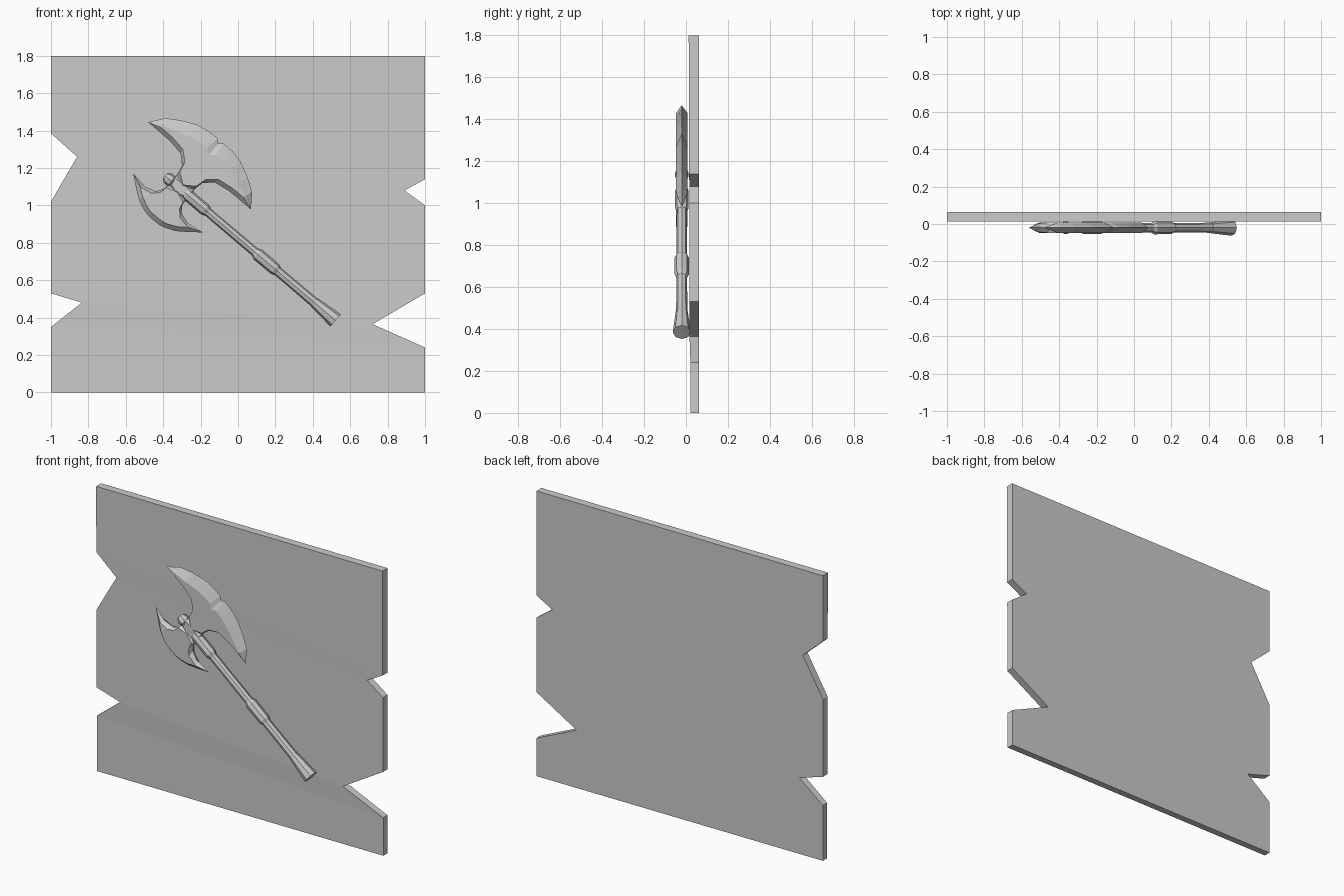
import bpy, bmesh, math
from mathutils import Vector

if "Cube" in bpy.data.objects:
    bpy.data.objects.remove(bpy.data.objects["Cube"])

AXIS = Vector((-0.763, 0, 0.647)).normalized()   # along handle, towards head
SIDE = Vector((-AXIS.z, 0, AXIS.x)) * -1         # towards the large blade
DEPTH = Vector((0, 1, 0))
POMMEL = Vector((0.522, -0.02, 0.385))
HEAD = POMMEL + AXIS * 1.09


def finish(name, bm):
    bmesh.ops.remove_doubles(bm, verts=bm.verts, dist=0.0005)
    bmesh.ops.dissolve_degenerate(bm, dist=0.0002, edges=bm.edges)
    bmesh.ops.recalc_face_normals(bm, faces=bm.faces)
    mesh = bpy.data.meshes.new(name)
    bm.to_mesh(mesh)
    bm.free()
    obj = bpy.data.objects.new(name, mesh)
    bpy.context.collection.objects.link(obj)
    return obj


def skin(name, loops, caps=True):
    bm = bmesh.new()
    rings = [[bm.verts.new(p) for p in loop] for loop in loops]
    n = len(rings[0])
    for a, b in zip(rings, rings[1:]):
        for i in range(n):
            j = (i + 1) % n
            bm.faces.new((a[i], a[j], b[j], b[i]))
    if caps:
        bm.faces.new(rings[0])
        bm.faces.new(rings[-1])
    return finish(name, bm)


def lathe(name, profile, sides=8):
    # profile: (distance along handle, radius)
    loops = []
    for d, r in profile:
        loops.append([POMMEL + AXIS * d
                      + SIDE * r * math.cos(k * math.tau / sides)
                      + DEPTH * r * math.sin(k * math.tau / sides)
                      for k in range(sides)])
    return skin(name, loops)


def blade(name, outer, inner, bevel_out, bevel_in, half):
    # half outlines from middle to tip, mirrored along the handle
    pairs = [(Vector(o), Vector(i)) for o, i in zip(outer, inner)]
    flip = [(Vector((-o.x, o.y)), Vector((-i.x, i.y))) for o, i in pairs]
    loops = []
    for o, i in flip[:0:-1] + pairs:
        length = (i - o).length
        f = min(bevel_out / length, 0.5) if length > 0 else 0
        g = min(bevel_in / length, 0.4) if length > 0 else 0
        h = half * min(1, length / 0.06)
        a, b = o.lerp(i, f), i.lerp(o, g)
        section = [(o, 0), (a, h), (b, h), (i, 0), (b, -h), (a, -h)]
        loops.append([HEAD + AXIS * p.x + SIDE * p.y + DEPTH * y
                      for p, y in section])
    return skin(name, loops, caps=False)


# Broken wall slab: paired left/right edge points, front slightly stepped
left = [(-1, 0), (-1, .35), (-.835, .48), (-1, .53), (-1, 1.02),
        (-.86, 1.26), (-1, 1.385), (-1, 1.8)]
right = [(1, 0), (1, .24), (.72, .365), (1, .53), (1, 1.0),
         (.89, 1.08), (1, 1.14), (1, 1.8)]
front = [.021, .021, .017, .017, .0165, .016, .015, .013]
skin("wall_slab", [[(l[0], y, l[1]), (r[0], y, r[1]),
                    (r[0], .063, r[1]), (l[0], .063, l[1])]
                   for l, r, y in zip(left, right, front)])

# Handle parts
lathe("pommel", [(0, .043), (.15, .029)])
lathe("handle_shaft", [(.14, .027), (.45, .025), (.92, .024)])
lathe("handle_grip_ring", [(.405, .026), (.425, .034), (.545, .035), (.565, .025)])
lathe("head_collar", [(.895, .025), (.915, .033), (1.04, .033), (1.06, .024)])
lathe("head_spike", [(1.04, .026), (1.10, .014), (1.16, .01)])
lathe("head_knob", [(1.135, .018), (1.15, .033), (1.175, .033), (1.195, .02)])

# Axe blades
blade("large_blade",
      [(0, .315), (.02, .335), (.08, .333), (.15, .32), (.235, .28), (.305, .235), (.36, .16)],
      [(0, 0), (.06, .04), (.072, .1), (.12, .145), (.2, .158), (.28, .16), (.36, .16)],
      .075, .025, .027)
blade("small_blade",
      [(0, -.222), (.04, -.22), (.075, -.212), (.13, -.188), (.175, -.155), (.245, -.1)],
      [(0, 0), (.062, -.02), (.066, -.06), (.09, -.095), (.15, -.114), (.245, -.1)],
      .025, .025, .027)
# Cross piece joining both blades under the spike
blade("blade_root",
      [(0, .05), (.06, .045), (.07, .02)],
      [(0, -.05), (.06, -.03), (.07, .02)], .02, .02, .022)
